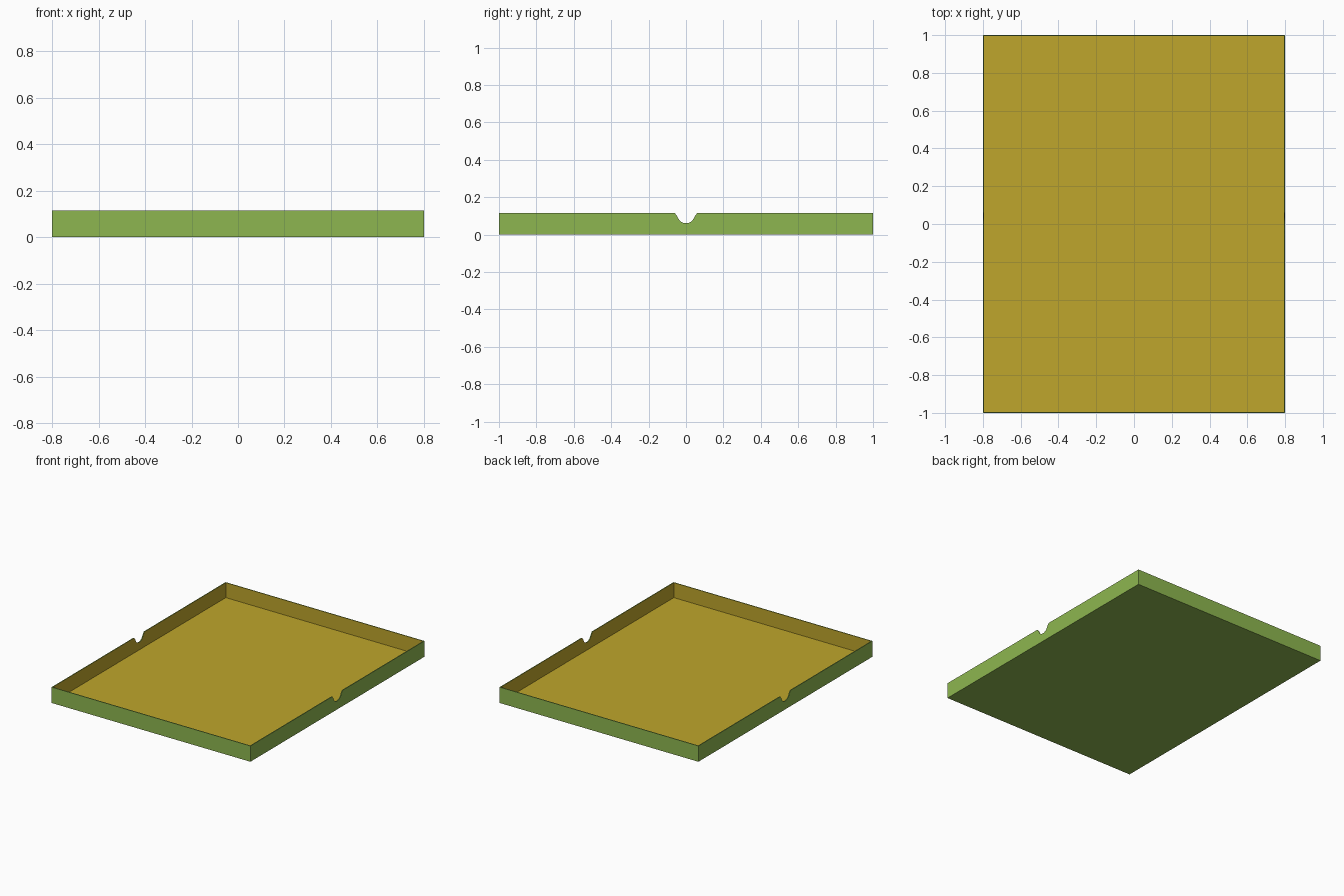
import bpy, bmesh, math
from mathutils import Vector

cube = bpy.data.objects.get("Cube")
if cube:
    bpy.data.objects.remove(cube, do_unlink=True)

HX, HY, H, T = 0.8, 1.0, 0.115, 0.006   # half width, half depth, height, wall thickness


def material(name, color):
    m = bpy.data.materials.new(name)
    m.use_nodes = True
    m.diffuse_color = color
    m.node_tree.nodes["Principled BSDF"].inputs["Base Color"].default_value = color
    return m


green = material("leaf green", (0.27, 0.47, 0.08, 1))
mustard = material("mustard", (0.52, 0.38, 0.025, 1))


def panel(name, outline, push, inward):
    """Extrude a flat outline; faces looking into the tray become mustard."""
    bm = bmesh.new()
    face = bm.faces.new([bm.verts.new(p) for p in outline])
    ext = bmesh.ops.extrude_face_region(bm, geom=[face], use_keep_orig=True)
    verts = [v for v in ext["geom"] if isinstance(v, bmesh.types.BMVert)]
    bmesh.ops.translate(bm, verts=verts, vec=push)
    bmesh.ops.recalc_face_normals(bm, faces=bm.faces)
    bm.normal_update()
    for f in bm.faces:
        f.material_index = int(f.normal.dot(Vector(inward)) > 0.9)
    mesh = bpy.data.meshes.new(name)
    bm.to_mesh(mesh)
    bm.free()
    mesh.materials.append(green)
    mesh.materials.append(mustard)
    obj = bpy.data.objects.new(name, mesh)
    bpy.context.collection.objects.link(obj)


# Tray floor
panel("floor", [(-HX, -HY, 0), (HX, -HY, 0), (HX, HY, 0), (-HX, HY, 0)],
      (0, 0, T), (0, 0, 1))

# Rounded finger notch with a flared lip, from +y to -y
arc = [math.radians(a) for a in range(-20, -161, -10)]
notch = [(0.06, H), (0.053, 0.107)]
notch += [(0.046 * math.cos(a), 0.107 + 0.046 * math.sin(a)) for a in arc]
notch += [(-0.053, 0.107), (-0.06, H)]
side = [(-HY, T), (HY, T), (HY, H)] + notch + [(-HY, H)]

# Notched side walls
for name, s in (("left_wall", 1), ("right_wall", -1)):
    panel(name, [(s * HX, y, z) for y, z in side], (-s * T, 0, 0), (-s, 0, 0))

# Plain end walls fitted between the sides
W = HX - T
for name, s in (("back_wall", 1), ("front_wall", -1)):
    panel(name, [(-W, s * HY, T), (W, s * HY, T), (W, s * HY, H), (-W, s * HY, H)],
          (0, -s * T, 0), (0, -s, 0))
